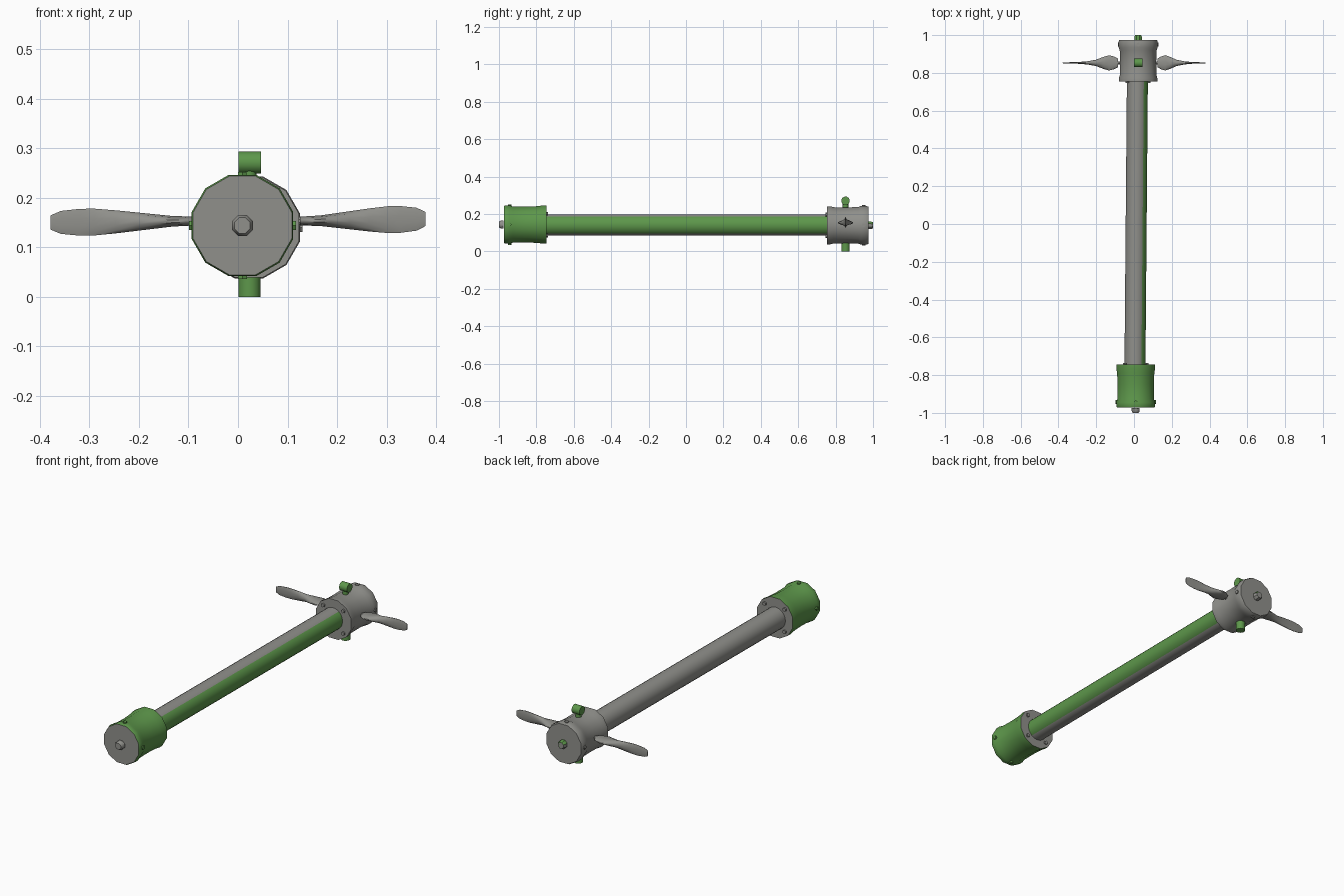
import bpy, bmesh, math
from mathutils import Vector, Matrix

cube = bpy.data.objects.get("Cube")
if cube:
    bpy.data.objects.remove(cube, do_unlink=True)


def material(name, color):
    mat = bpy.data.materials.new(name)
    mat.use_nodes = True
    mat.diffuse_color = color
    mat.node_tree.nodes["Principled BSDF"].inputs["Base Color"].default_value = color
    return mat


GREY, GREEN = 0, 1
MATERIALS = [material("warm grey", (0.28, 0.28, 0.26, 1)),
             material("leaf green", (0.11, 0.31, 0.07, 1))]


def loft(name, rings, paint=lambda face: GREY, angle=40):
    """Skin a row of equal rings, cap both ends and colour faces by rule."""
    bm = bmesh.new()
    loops = [[bm.verts.new(p) for p in ring] for ring in rings]
    count = len(loops[0])
    for a, b in zip(loops, loops[1:]):
        for i in range(count):
            j = (i + 1) % count
            bm.faces.new((a[i], a[j], b[j], b[i]))
    bm.faces.new(loops[0])
    bm.faces.new(loops[-1])
    bmesh.ops.recalc_face_normals(bm, faces=bm.faces)
    bm.normal_update()
    for face in bm.faces:
        face.material_index = paint(face)
    mesh = bpy.data.meshes.new(name)
    bm.to_mesh(mesh)
    bm.free()
    for mat in MATERIALS:
        mesh.materials.append(mat)
    obj = bpy.data.objects.new(name, mesh)
    bpy.context.collection.objects.link(obj)
    bpy.ops.object.select_all(action="DESELECT")
    obj.select_set(True)
    bpy.context.view_layer.objects.active = obj
    bpy.ops.object.shade_smooth_by_angle(angle=math.radians(angle))
    return obj


def ring(center, rx, rz, sides, axis="Y"):
    """Ellipse of points around a centre, facing along the axis."""
    points = []
    for i in range(sides):
        t = math.tau * (i + 0.5) / sides
        u, v = rx * math.cos(t), rz * math.sin(t)
        offset = {"X": (0, u, v), "Y": (u, 0, v), "Z": (u, v, 0)}[axis]
        points.append(Vector(center) + Vector(offset))
    return points


def turned(name, x, z, profile, sides, paint=lambda face: GREY):
    """Round part along y from (y, radius) pairs."""
    return loft(name, [ring((x, y, z), r, r, sides) for y, r in profile], paint)


def rod(name, start, end, radius, sides, axis, color):
    return loft(name, [ring(p, radius, radius, sides, axis) for p in (start, end)],
                lambda face: color)


# Long shaft, green along its +x side
def shaft_paint(face):
    n = face.normal
    return GREEN if n.x > math.cos(math.radians(58)) and abs(n.y) < 0.5 else GREY


loft("shaft", [ring((0.005, -0.76, 0.142), 0.056, 0.057, 24),
               ring((0.018, 0.77, 0.142), 0.056, 0.057, 24)], shaft_paint)


# Front head: green waisted body with grey end faces
def end_paint(face):
    return GREY if abs(face.normal.y) > 0.9 else GREEN


FX, FZ = 0.009, 0.144
turned("front_head", FX, FZ,
       [(-0.972, 0.103), (-0.965, 0.106), (-0.945, 0.106), (-0.925, 0.1),
        (-0.85, 0.099), (-0.79, 0.102), (-0.765, 0.106), (-0.745, 0.106)],
       12, end_paint)
turned("front_nub", FX, FZ, [(-0.975, 0.023), (-0.99, 0.023), (-1, 0.017)], 8)
turned("front_nub_core", FX, FZ, [(-0.98, 0.011), (-1, 0.011)], 6,
       lambda face: GREEN)

# Back head: grey body with a raised rim
BX, BZ = 0.022, 0.14
turned("back_head", BX, BZ,
       [(0.755, 0.105), (0.772, 0.105), (0.79, 0.1), (0.86, 0.099),
        (0.92, 0.101), (0.935, 0.107), (0.965, 0.107), (0.975, 0.103)], 12)
turned("back_nub", BX, BZ, [(0.97, 0.022), (0.99, 0.022), (1, 0.017)], 8,
       lambda face: GREEN if face.normal.z > 0.3 else GREY)
turned("back_nub_core", BX, BZ, [(0.98, 0.011), (1, 0.011)], 6,
       lambda face: GREEN)

# Bolts on the inner faces and around the outer rims of both heads
for label, x, z, inner, rim, out, color in (
        ("front", FX, FZ, -0.745, -0.943, 1, GREEN),
        ("back", BX, BZ, 0.755, 0.95, -1, GREY)):
    for i in range(4):
        t = math.radians(45 + 90 * i)
        bx, bz = x + 0.082 * math.cos(t), z + 0.082 * math.sin(t)
        rod(f"{label}_bolt_{i + 1}", (bx, inner - out * 0.01, bz),
            (bx, inner + out * 0.008, bz), 0.01, 6, "Y", GREY)
        stud = rod(f"{label}_rim_stud_{i + 1}", (0, 0, 0.095), (0, 0, 0.108),
                   0.01, 6, "Z", color)
        stud.matrix_world = (Matrix.Translation((x, rim, z))
                             @ Matrix.Rotation(math.tau * i / 4, 4, "Y"))

# Green fittings above and below the back head
PY = 0.853
rod("top_stem", (0.023, PY, 0.22), (0.023, PY, 0.27), 0.015, 10, "Z", GREEN)
rod("top_crossbar", (0.001, PY, 0.271), (0.046, PY, 0.271), 0.023, 12, "X", GREEN)
rod("bottom_fitting", (0.023, PY, 0), (0.023, PY, 0.06), 0.023, 12, "Z", GREEN)

# Blades: fraction of span, half thickness, half height
SECTIONS = [(0, 0.024, 0.009), (0.07, 0.035, 0.01), (0.16, 0.042, 0.011),
            (0.25, 0.034, 0.014), (0.4, 0.017, 0.019), (0.55, 0.009, 0.024),
            (0.7, 0.005, 0.028), (0.8, 0.004, 0.028), (0.93, 0.003, 0.024),
            (1, 0.002, 0.015)]
for label, root, tip, z0, z1 in (("right", -0.085, -0.378, 0.153, 0.15),
                                 ("left", 0.125, 0.378, 0.153, 0.157)):
    rings = [ring((root + (tip - root) * f, PY, z0 + (z1 - z0) * f), ty, tz, 12, "X")
             for f, ty, tz in SECTIONS]
    loft(f"{label}_blade", rings, angle=60)
    inner = root + (0.03 if root < 0 else -0.03)
    rod(f"{label}_blade_root", (inner, PY, z0), (root, PY, z0), 0.009, 8, "X", GREY)
